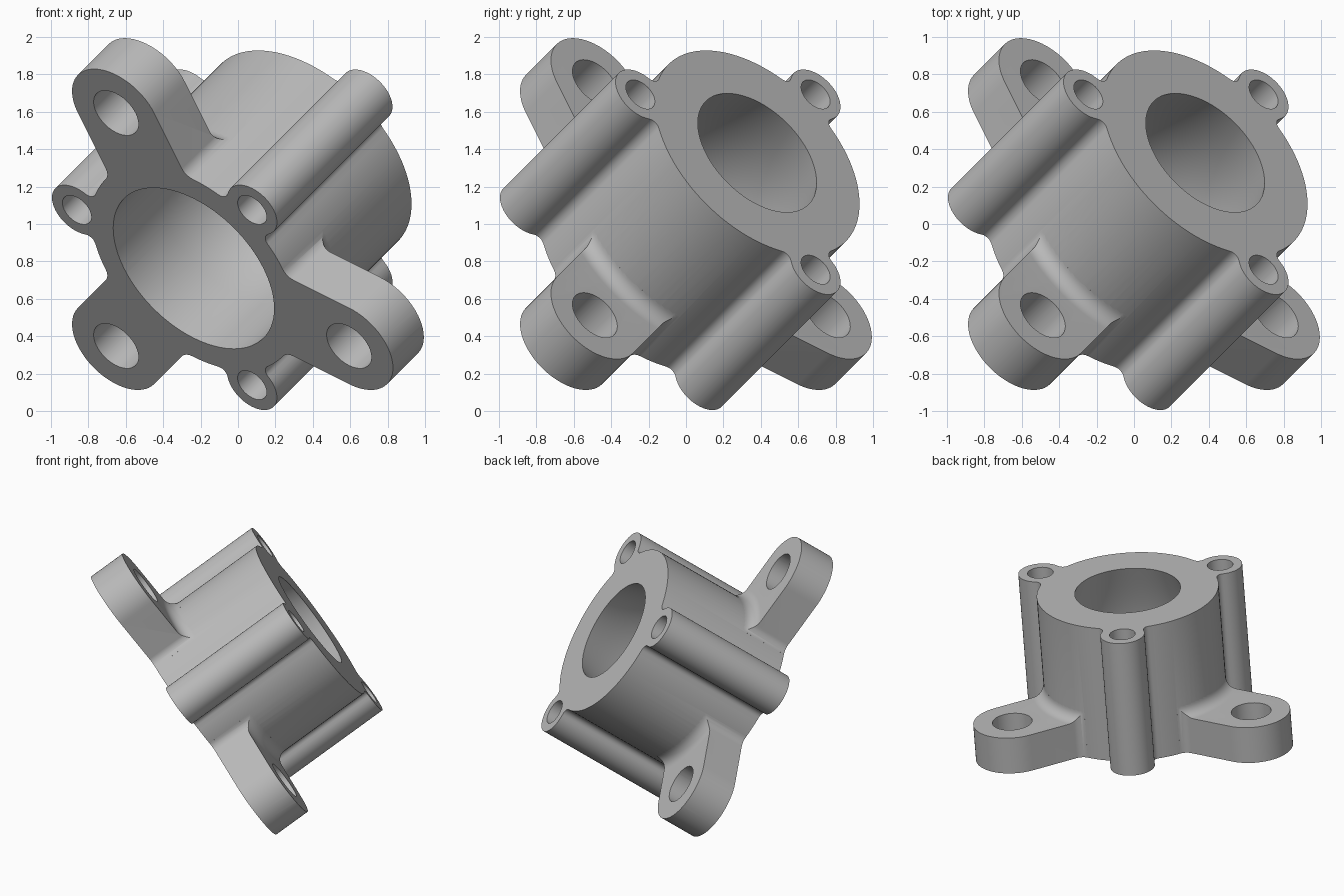
import bpy, bmesh, math
from mathutils import Matrix, Vector

if "Cube" in bpy.data.objects:
    bpy.data.objects.remove(bpy.data.objects["Cube"])

R, LENGTH = 0.67, 1.07             # barrel
BOSS_D, BOSS_R, BOSS_F = 0.765, 0.163, 0.05
EAR_D, EAR_R, EAR_F, EAR_T = 1.017, 0.288, 0.08, 0.286
WEB_F = 0.085                      # fillet between ear top and barrel


def arc(cx, cy, r, a0, a1, n):
    return [(cx + r * math.cos(a0 + (a1 - a0) * i / n),
             cy + r * math.sin(a0 + (a1 - a0) * i / n)) for i in range(n + 1)]


def rotate(pts, a):
    c, s = math.cos(a), math.sin(a)
    return [(x * c - y * s, x * s + y * c) for x, y in pts]


def finish(bm, name):
    bmesh.ops.remove_doubles(bm, verts=bm.verts, dist=1e-5)
    bmesh.ops.recalc_face_normals(bm, faces=bm.faces)
    me = bpy.data.meshes.new(name)
    bm.to_mesh(me)
    bm.free()
    ob = bpy.data.objects.new(name, me)
    bpy.context.collection.objects.link(ob)
    return ob


def prism(name, pts, z0, z1):
    bm = bmesh.new()
    f = bm.faces.new([bm.verts.new((x, y, z0)) for x, y in pts])
    top = bmesh.ops.extrude_face_region(bm, geom=[f])["geom"]
    bmesh.ops.translate(bm, vec=(0, 0, z1 - z0),
                        verts=[v for v in top if isinstance(v, bmesh.types.BMVert)])
    return finish(bm, name)


def lathe(name, profile, closed, n=96):
    bm = bmesh.new()
    rings = [[bm.verts.new((r * math.cos(2 * math.pi * i / n),
                            r * math.sin(2 * math.pi * i / n), z)) for i in range(n)]
             for r, z in profile]
    pairs = list(zip(rings, rings[1:])) + ([(rings[-1], rings[0])] if closed else [])
    for a, b in pairs:
        for i in range(n):
            j = (i + 1) % n
            bm.faces.new((a[i], a[j], b[j], b[i]))
    if not closed:
        bm.faces.new(rings[0])
        bm.faces.new(rings[-1])
    return finish(bm, name)


def boolean(ob, other, op):
    m = ob.modifiers.new("cut", 'BOOLEAN')
    m.operation, m.solver, m.object = op, 'EXACT', other
    dg = bpy.context.evaluated_depsgraph_get()
    me = bpy.data.meshes.new_from_object(ob.evaluated_get(dg))
    ob.modifiers.clear()
    ob.data = me
    bpy.data.objects.remove(other)


# Barrel outline with three filleted screw bosses
d = R + BOSS_F
alpha = math.acos((d * d + BOSS_D ** 2 - (BOSS_R + BOSS_F) ** 2) / (2 * d * BOSS_D))
fx, fy = d * math.cos(alpha), d * math.sin(alpha)
to_boss = math.atan2(-fy, BOSS_D - fx)
to_axis = alpha - math.pi
swing = math.atan2(fy, fx - BOSS_D)
upper = arc(fx, fy, BOSS_F, to_boss, to_axis, 6)
lower = [(x, -y) for x, y in reversed(upper)]
boss = lower + arc(BOSS_D, 0, BOSS_R, -swing, swing, 28)[1:-1] + upper
boss += arc(0, 0, R, alpha, 2 * math.pi / 3 - alpha, 28)[1:-1]
outline = []
for k in range(3):
    outline += rotate(boss, math.radians(60 + 120 * k))
housing = prism("flanged_housing", outline, 0, LENGTH)

# Mounting ears, blended into the barrel at the sides and on top
h = EAR_R + EAR_F
u = math.sqrt((R + EAR_F) ** 2 - h * h)
side = arc(u, h, EAR_F, -math.pi / 2, math.atan2(-h, -u), 8) + [(0.3, 0.1)]
ear_outline = (arc(EAR_D, 0, EAR_R, -math.pi / 2, math.pi / 2, 32) + side
               + [(x, -y) for x, y in reversed(side)])
web = [(R + WEB_F - WEB_F * math.cos(t), EAR_T + WEB_F - WEB_F * math.sin(t))
       for t in [math.pi / 2 * i / 8 for i in range(9)]]
for k in range(3):
    a = math.radians(120 * k)
    ear = prism("ear", rotate(ear_outline, a), 0, EAR_T + WEB_F)
    trim = lathe("ear_trim", web + [(2, EAR_T), (2, 0.8), (R, 0.8)], True)
    boolean(ear, trim, 'DIFFERENCE')
    boolean(housing, ear, 'UNION')

# Main bore, narrowing towards the far end
bore = [(0.527, -0.1), (0.527, 0.4)]
for i in range(1, 13):
    t = i / 12
    bore.append((0.389 + 0.138 * math.cos(t * math.pi / 2), 0.4 + (LENGTH - 0.4) * t))
bore.append((0.389, LENGTH + 0.1))
boolean(housing, lathe("bore_cutter", bore, False), 'DIFFERENCE')

# Bolt holes in ears and bosses
for k in range(6):
    a = math.radians(60 * k)
    dist, rad = (BOSS_D, 0.095) if k % 2 else (EAR_D, 0.147)
    hole = arc(dist * math.cos(a), dist * math.sin(a), rad, 0, 2 * math.pi, 40)[:-1]
    boolean(housing, prism("hole_cutter", hole, -0.1, LENGTH + 0.1), 'DIFFERENCE')

# Tilt the axis onto the cube diagonal
zx = Vector((1, 1, 1)).normalized()
xx = Vector((2, -1, -1)).normalized()
yx = zx.cross(xx)
m = Matrix((xx, yx, zx)).transposed().to_4x4()
m.translation = Vector((-0.237, -0.237, 0.763))
housing.data.transform(m)

grey = bpy.data.materials.new("cast_grey")
grey.diffuse_color = (0.5, 0.5, 0.5, 1)
grey.use_nodes = True
grey.node_tree.nodes["Principled BSDF"].inputs["Base Color"].default_value = grey.diffuse_color
housing.data.materials.clear()
housing.data.materials.append(grey)
bpy.context.view_layer.objects.active = housing
housing.select_set(True)
bpy.ops.object.shade_smooth_by_angle(angle=math.radians(30))
